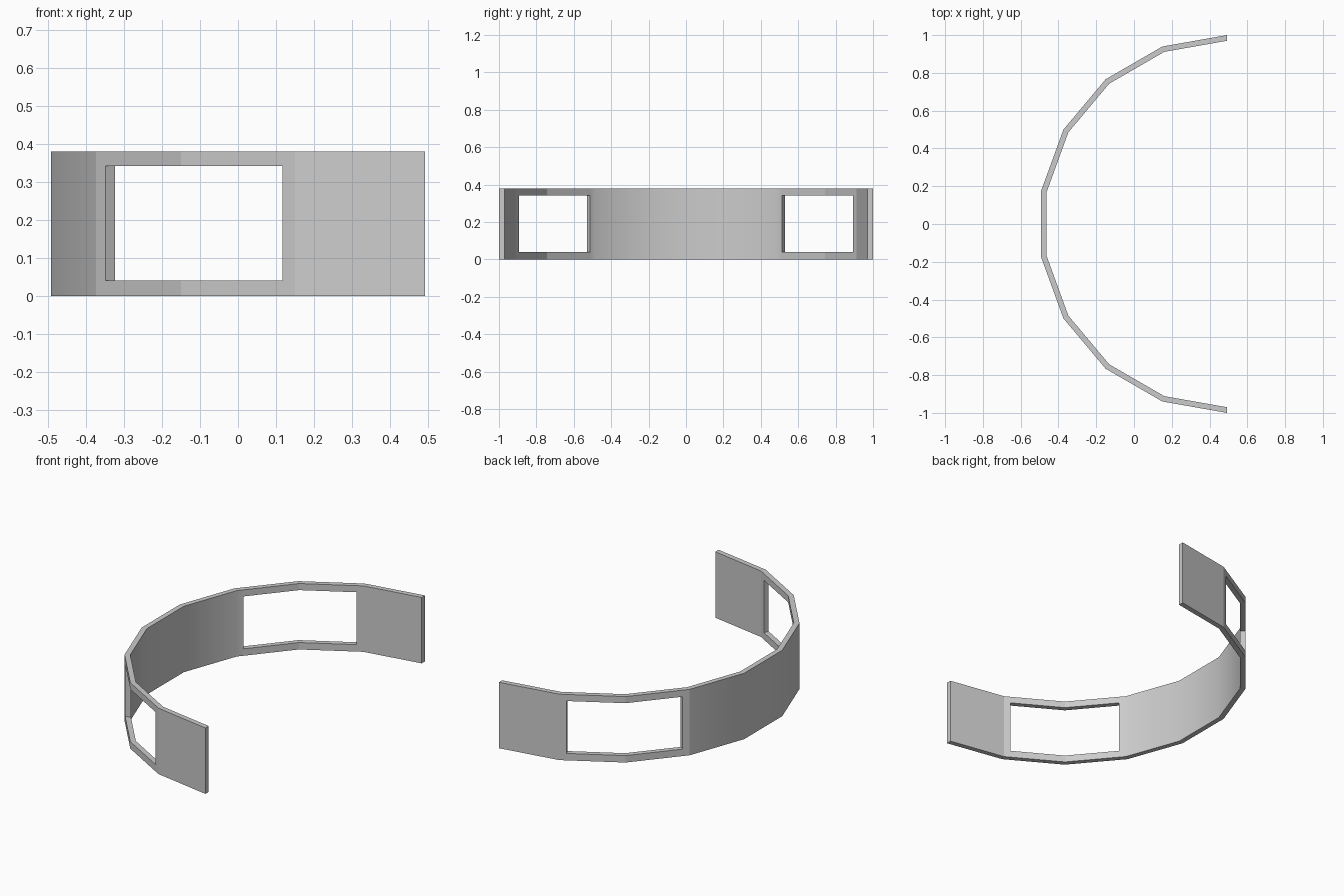
import bpy, bmesh
from math import sin, cos, radians
from mathutils import Vector

cube = bpy.data.objects.get("Cube")
if cube:
    bpy.data.objects.remove(cube)

STEP = 20                      # degrees per flat panel
HEIGHT, SILL, HEAD = 0.38, 0.04, 0.342
INNER = 0.97                   # inner radius as a share of the outer
WINDOW = (32.15, 67.85)        # angles between which each opening lies
CENTRE_X = cos(radians(STEP / 2)) / 2

grey = bpy.data.materials.new("light grey")
grey.use_nodes = True
colour = (0.6, 0.6, 0.6, 1)
grey.diffuse_color = colour
grey.node_tree.nodes["Principled BSDF"].inputs["Base Color"].default_value = colour


def wall_point(angle, z):
    """Point on the outer faceted wall at an angle from -x."""
    off = angle - STEP * round(angle / STEP)
    r = cos(radians(STEP / 2)) / cos(radians(off))
    return Vector((-r * cos(radians(angle)), r * sin(radians(angle)), z))


# Outer wall grid with a window opening in each arm
half = [10, 30, WINDOW[0], 50, WINDOW[1], 70, 90]
angles = [-a for a in reversed(half)] + half
levels = [0, SILL, HEAD, HEIGHT]
bm = bmesh.new()
grid = [[bm.verts.new(wall_point(a, z)) for z in levels] for a in angles]
for i in range(len(angles) - 1):
    mid = abs(angles[i] + angles[i + 1]) / 2
    for j in range(len(levels) - 1):
        if j == 1 and WINDOW[0] < mid < WINDOW[1]:
            continue
        face = bm.faces.new((grid[i][j], grid[i + 1][j],
                             grid[i + 1][j + 1], grid[i][j + 1]))
        face.smooth = mid < 30

# Thicken towards the centre, giving radial jambs
ext = bmesh.ops.extrude_face_region(bm, geom=bm.faces[:], use_keep_orig=True)
for v in ext["geom"]:
    if isinstance(v, bmesh.types.BMVert):
        v.co.x *= INNER
        v.co.y *= INNER
bmesh.ops.recalc_face_normals(bm, faces=bm.faces[:])

# Only the back wall is smooth; rims and arms stay flat
for f in bm.faces:
    c = f.calc_center_median()
    radial = Vector((c.x, c.y, 0)).normalized()
    f.smooth = abs(f.normal.dot(radial)) > 0.8 and abs(c.y) < 0.5 and c.x < -0.8
for e in bm.edges:
    e.smooth = all(f.smooth for f in e.link_faces)

bmesh.ops.translate(bm, verts=bm.verts[:], vec=(CENTRE_X, 0, 0))
mesh = bpy.data.meshes.new("curved_band")
bm.to_mesh(mesh)
bm.free()
mesh.materials.append(grey)
band = bpy.data.objects.new("curved_band", mesh)
bpy.context.collection.objects.link(band)
